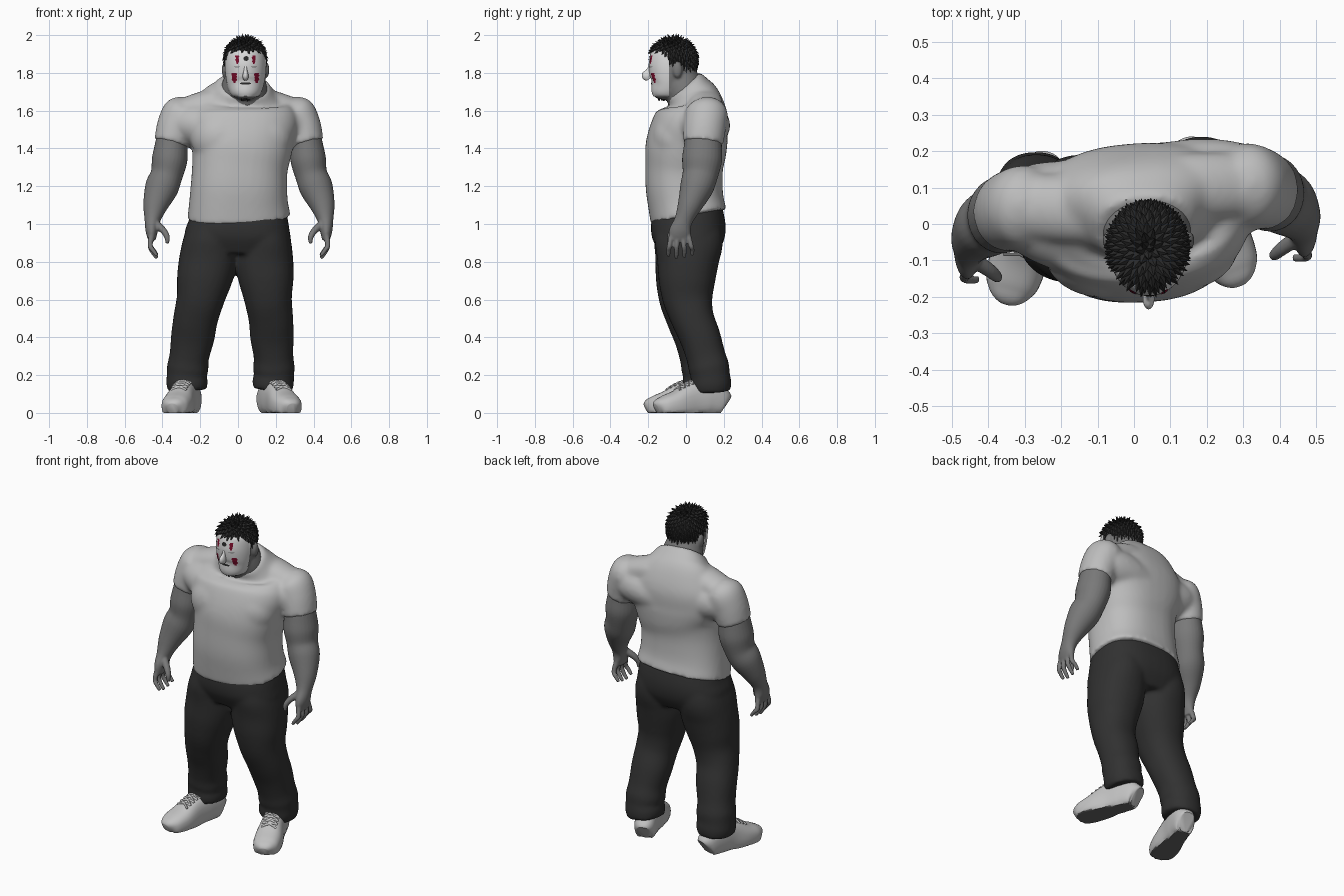
import bpy, bmesh, math, random
from mathutils import Vector, Matrix
from mathutils.bvhtree import BVHTree

random.seed(4)
if "Cube" in bpy.data.objects:
    bpy.data.objects.remove(bpy.data.objects["Cube"])


def material(name, r, g, b):
    m = bpy.data.materials.new(name)
    m.use_nodes = True
    m.diffuse_color = (r, g, b, 1)
    node = next(n for n in m.node_tree.nodes if n.type == 'BSDF_PRINCIPLED')
    node.inputs["Base Color"].default_value = (r, g, b, 1)
    return m


CLOTH = material("shirt grey", .51, .51, .51)
SKIN = material("skin grey", .19, .19, .19)
DENIM = material("trouser black", .031, .031, .031)
HAIR = material("hair black", .022, .022, .022)
MASK = material("mask pale grey", .7, .7, .7)
RED = material("paint red", .2, .004, .025)
SHOE = material("shoe pale grey", .54, .54, .54)
SOLE = material("sole dark grey", .13, .13, .13)


def spline(rows, n=5):
    """Smoothly interpolated copies of (x, y, z, half width, half depth) rows."""
    p = [Vector(r) for r in rows]
    out = []
    for i in range(len(p) - 1):
        a, b, c, d = p[max(i - 1, 0)], p[i], p[i + 1], p[min(i + 2, len(p) - 1)]
        for k in range(n):
            t = k / n
            out.append(.5 * (2 * b + (c - a) * t + (2 * a - 5 * b + 4 * c - d) * t * t
                             + (3 * b - a - 3 * c + d) * t ** 3))
    return out + [p[-1]]


def loft(bm, rows, ref=(0, 1, 0), power=2, sides=28):
    """Capped skin over elliptical rings set square to the path."""
    pts = spline(rows)
    rings = []
    for i, p in enumerate(pts):
        c = Vector(p[:3])
        t = Vector(pts[min(i + 1, len(pts) - 1)][:3]) - Vector(pts[max(i - 1, 0)][:3])
        t.normalize()
        u = Vector(ref).cross(t).normalized()
        v = t.cross(u)
        ring = []
        for k in range(sides):
            q = math.tau * k / sides
            co, si = math.cos(q), math.sin(q)
            x = math.copysign(abs(co) ** (2 / power), co) * p[3]
            y = math.copysign(abs(si) ** (2 / power), si) * p[4]
            ring.append(bm.verts.new(c + u * x + v * y))
        rings.append(ring)
    for r, s in zip(rings, rings[1:]):
        for k in range(sides):
            j = (k + 1) % sides
            bm.faces.new((r[k], r[j], s[j], s[k]))
    bm.faces.new(rings[0][::-1])
    bm.faces.new(rings[-1])


def ball(bm, centre, size):
    m = Matrix.Translation(centre) @ Matrix.Diagonal((*size, 1))
    return bmesh.ops.create_uvsphere(bm, u_segments=24, v_segments=16, radius=1, matrix=m)


def finish(name, bm, mats, voxel=0, smooth=True, relax=6):
    """Turn the bmesh into an object, optionally fusing its parts into one skin."""
    bmesh.ops.recalc_face_normals(bm, faces=bm.faces[:])
    me = bpy.data.meshes.new(name)
    bm.to_mesh(me)
    bm.free()
    ob = bpy.data.objects.new(name, me)
    bpy.context.collection.objects.link(ob)
    if voxel:
        fuse = ob.modifiers.new("fuse", 'REMESH')
        fuse.mode = 'VOXEL'
        fuse.voxel_size = voxel
        soft = ob.modifiers.new("soften", 'SMOOTH')
        soft.factor = .5
        soft.iterations = relax
        deps = bpy.context.evaluated_depsgraph_get()
        baked = bpy.data.meshes.new_from_object(ob.evaluated_get(deps))
        ob.modifiers.clear()
        ob.data = baked
    ob.data.materials.clear()
    for m in mats:
        ob.data.materials.append(m)
    if smooth:
        bpy.ops.object.select_all(action='DESELECT')
        ob.select_set(True)
        bpy.context.view_layer.objects.active = ob
        bpy.ops.object.shade_smooth_by_angle(angle=math.radians(45))
    return ob


def arm_side(rows, side):
    """Rows are written for the right arm; the left one hangs further back."""
    return rows if side < 0 else [(.01 - x, y + .06, z, a, b) for x, y, z, a, b in rows]


def leg_side(rows, side):
    return rows if side < 0 else [(-x - .1 * (1 - z), y + .05 * (1 - z), z, a, b)
                                  for x, y, z, a, b in rows]


# Shirt: trunk, chest, shoulder slopes and sleeves
bm = bmesh.new()
loft(bm, [(.005, .015, 1.035, .274, .203), (.003, 0, 1.11, .262, .2), (.005, -.01, 1.2, .255, .203),
          (.01, -.01, 1.3, .253, .205), (.02, 0, 1.4, .268, .214), (.02, .02, 1.5, .297, .205),
          (.02, .04, 1.58, .29, .183), (.02, .038, 1.65, .24, .15), (.025, .015, 1.695, .175, .125),
          (.03, -.015, 1.735, .132, .112)], ref=(-.06, 1, 0), power=2.4, sides=40)
for side in (-1, 1):
    ball(bm, (.02 + .11 * side, -.062 + .01 * side, 1.455), (.16, .13, .15))
    # slope from neck to shoulder
    loft(bm, arm_side([(.03, .03, 1.665, .07, .08), (-.15, .04, 1.642, .07, .095),
                       (-.29, .045, 1.595, .07, .09)], side))
    # chest running out into the shoulder
    loft(bm, arm_side([(-.05, .0, 1.5, .12, .16), (-.17, .02, 1.52, .125, .155),
                       (-.27, .035, 1.53, .115, .135), (-.35, .04, 1.53, .08, .1)], side))
    loft(bm, arm_side([(-.26, .05, 1.645, .05, .06), (-.29, .05, 1.6, .1, .11),
                       (-.325, .04, 1.52, .104, .113), (-.352, .03, 1.425, .094, .107)], side))
finish("shirt", bm, [CLOTH], .011, relax=14)

# Arms with hands
for side, label in ((-1, "right"), (1, "left")):
    bm = bmesh.new()
    loft(bm, arm_side([(-.335, .035, 1.52, .08, .09), (-.352, .03, 1.42, .087, .1),
                       (-.362, .025, 1.34, .094, .106), (-.378, .015, 1.26, .085, .094),
                       (-.405, -.005, 1.19, .088, .088), (-.437, -.04, 1.1, .066, .065),
                       (-.453, -.073, 1.02, .042, .048), (-.457, -.092, .96, .032, .058),
                       (-.455, -.092, .915, .02, .055)], side))
    for i in range(4):
        y, fan, drop = -.137 + .03 * i, .008 * (i - 1.3), .012 * abs(i - 1.3)
        loft(bm, arm_side([(-.458, y, .94, .016, .014), (-.465, y + fan, .885, .014, .0135),
                           (-.45, y + 1.5 * fan, .845 + drop, .012, .012),
                           (-.428, y + 1.5 * fan, .815 + drop, .01, .01)], side), sides=12)
    loft(bm, arm_side([(-.435, -.1, 1.0, .022, .022), (-.395, -.128, .965, .018, .02),
                       (-.375, -.145, .93, .015, .016), (-.375, -.145, .895, .009, .01)], side), sides=12)
    finish(label + "_arm", bm, [SKIN], .006, relax=3)

# Trousers: seat and two bent legs
bm = bmesh.new()
loft(bm, [(.005, .012, 1.09, .245, .18), (.003, .012, 1, .267, .197), (-.002, .012, .92, .282, .19),
          (-.005, .01, .84, .25, .15)], power=2.5, sides=40)
for side in (-1, 1):
    loft(bm, leg_side([(-.13, .01, 1, .12, .17), (-.15, .01, .9, .142, .18), (-.16, .0, .8, .153, .163),
                       (-.18, -.01, .7, .145, .15), (-.2, -.01, .6, .126, .132),
                       (-.224, .01, .5, .118, .114), (-.24, .045, .4, .115, .108),
                       (-.258, .07, .3, .105, .104), (-.266, .083, .24, .11, .108),
                       (-.271, .088, .2, .106, .104), (-.27, .09, .16, .11, .108),
                       (-.268, .09, .118, .102, .104)], side), power=2.2)
finish("trousers", bm, [DENIM], .011)

# Shoes with laces and dark soles
for label, x, y, turn in (("right", -.293, -.012, -.27), ("left", .213, .032, .37)):
    bm = bmesh.new()
    loft(bm, [(0, .183, .045, .036, .055), (0, .165, .055, .058, .075), (0, .09, .08, .066, .1),
              (0, .01, .07, .068, .098), (0, -.08, .045, .079, .077), (0, -.15, .034, .074, .06),
              (0, -.185, .03, .056, .046), (0, -.203, .022, .028, .03)], ref=(0, 0, 1), power=2.5)
    for v in bm.verts:
        v.co.z = max(v.co.z, 0)
    surface = BVHTree.FromBMesh(bm)
    for i in range(5):
        for skew in (-.012, .012):
            path = []
            for k in (-1, -.5, 0, .5, 1):
                hit = surface.ray_cast(Vector((.042 * k, .025 - .024 * i + skew * k, 1)), Vector((0, 0, -1)))[0]
                path.append((*hit, .006, .007))
            loft(bm, path, ref=(0, 0, 1), sides=8)
    bm.transform(Matrix.Translation((x, y, 0)) @ Matrix.Rotation(turn, 4, 'Z'))
    shoe = finish(label + "_shoe", bm, [SHOE, SOLE])
    for f in shoe.data.polygons:
        f.material_index = int(f.normal.z < -.8 and f.center.z < .01)

# Head, neck and ears
HEAD = [(.04, -.125, 1.66, .035, .035), (.04, -.118, 1.687, .07, .065), (.04, -.09, 1.74, .093, .1),
        (.04, -.07, 1.82, .105, .123), (.039, -.065, 1.9, .1, .117), (.038, -.065, 1.94, .076, .09),
        (.038, -.065, 1.962, .04, .05)]
bm = bmesh.new()
loft(bm, HEAD)
loft(bm, [(.03, .03, 1.6, .11, .1), (.032, -.005, 1.7, .126, .107), (.036, -.045, 1.8, .098, .092)])
for side in (-1, 1):
    ball(bm, (.04 + .11 * side, -.045, 1.815), (.016, .025, .042))
finish("head", bm, [SKIN], .008, relax=3)

# Mask over the face, flattened behind, with a pointed nose
bm = bmesh.new()
loft(bm, [(x, y, z, a + .004, b + .006) for x, y, z, a, b in HEAD], sides=64)
for v in bm.verts:
    v.co.y = min(v.co.y, -.09)
    v.co.z = min(max(v.co.z, 1.675), 1.918)
face = BVHTree.FromBMesh(bm)
loft(bm, [(.04, -.185, 1.845, .006, .008), (.04, -.194, 1.81, .01, .018), (.04, -.205, 1.785, .016, .029),
          (.04, -.196, 1.766, .012, .014)], sides=16)
finish("mask", bm, [MASK])


def mark(bm, x, z, w, h, shape):
    """Thin painted patch laid on the mask."""
    rows = []
    for j in range(9):
        s = j / 4 - 1
        row = []
        for k in (-1, 0, 1):
            px, pz = x + k * w * shape(s), z + h * s
            hit = face.ray_cast(Vector((px, -1, pz)), Vector((0, 1, 0)))[0]
            row.append(bm.verts.new(hit + Vector((0, -.003, 0))))
        rows.append(row)
    for r, q in zip(rows, rows[1:]):
        for k in (0, 1):
            bm.faces.new((r[k], q[k], q[k + 1], r[k + 1])[::-1])


def oval(s):
    return math.sqrt(max(0, 1 - s * s)) + .08


def ragged(s):
    return random.uniform(.6, 1.1) if s > -.6 else .4


bm = bmesh.new()
for side in (-1, 1):
    mark(bm, .04 + .044 * side, 1.869, .011, .022, ragged)
    mark(bm, .04 + .059 * side, 1.773, .014, .026, ragged)
finish("mask_stripes", bm, [RED], smooth=False)
bm = bmesh.new()
mark(bm, .043, 1.876, .013, .013, oval)
mark(bm, .04, 1.744, .028, .006, oval)
finish("mask_dot_and_mouth", bm, [HAIR], smooth=False)
bm = bmesh.new()
for side in (-1, 1):
    mark(bm, .04 + .045 * side, 1.832, .015, .003, oval)
finish("mask_eye_slits", bm, [SKIN], smooth=False)


def hairline(y):
    return 1.79 + .125 * min(1, max(0, (-.03 - y) / .1))


def tuft(bm, at, aim, width, length):
    m = (Matrix.Translation(at) @ aim.to_track_quat('Z', 'Y').to_matrix().to_4x4()
         @ Matrix.Translation((0, 0, length * .3)))
    bmesh.ops.create_cone(bm, cap_ends=True, segments=5, radius1=width, radius2=0, depth=length, matrix=m)


# Hair: scalp cap covered with short pointed tufts combed away from the crown
bm = bmesh.new()
centre, size = Vector((.038, -.067, 1.866)), Vector((.102, .12, .109))
cap = ball(bm, centre, size)["verts"]
bmesh.ops.delete(bm, geom=[v for v in cap if v.co.z < hairline(v.co.y) - .01], context='VERTS')
count = 420
for i in range(count):
    h, q = 1 - 2 * (i + .5) / count, i * math.pi * (3 - math.sqrt(5))
    r = math.sqrt(1 - h * h)
    n = Vector((r * math.cos(q), r * math.sin(q), h))
    at = centre + n * size
    if at.z > hairline(at.y):
        down = Vector((n.x, n.y, 0)) * max(h, 0) - Vector((0, 0, r * r))
        tuft(bm, at, n * (.3 + .35 * max(h, 0)) + down * .8, .016, random.uniform(.038, .048))
finish("hair", bm, [HAIR], smooth=False)

# Chin beard
bm = bmesh.new()
for i in range(16):
    at = Vector((.04 + random.uniform(-.02, .02), random.uniform(-.15, -.11), 1.672))
    tuft(bm, at, Vector((random.uniform(-.3, .3), -.1, -1)), .009, .028)
finish("chin_beard", bm, [HAIR], smooth=False)
